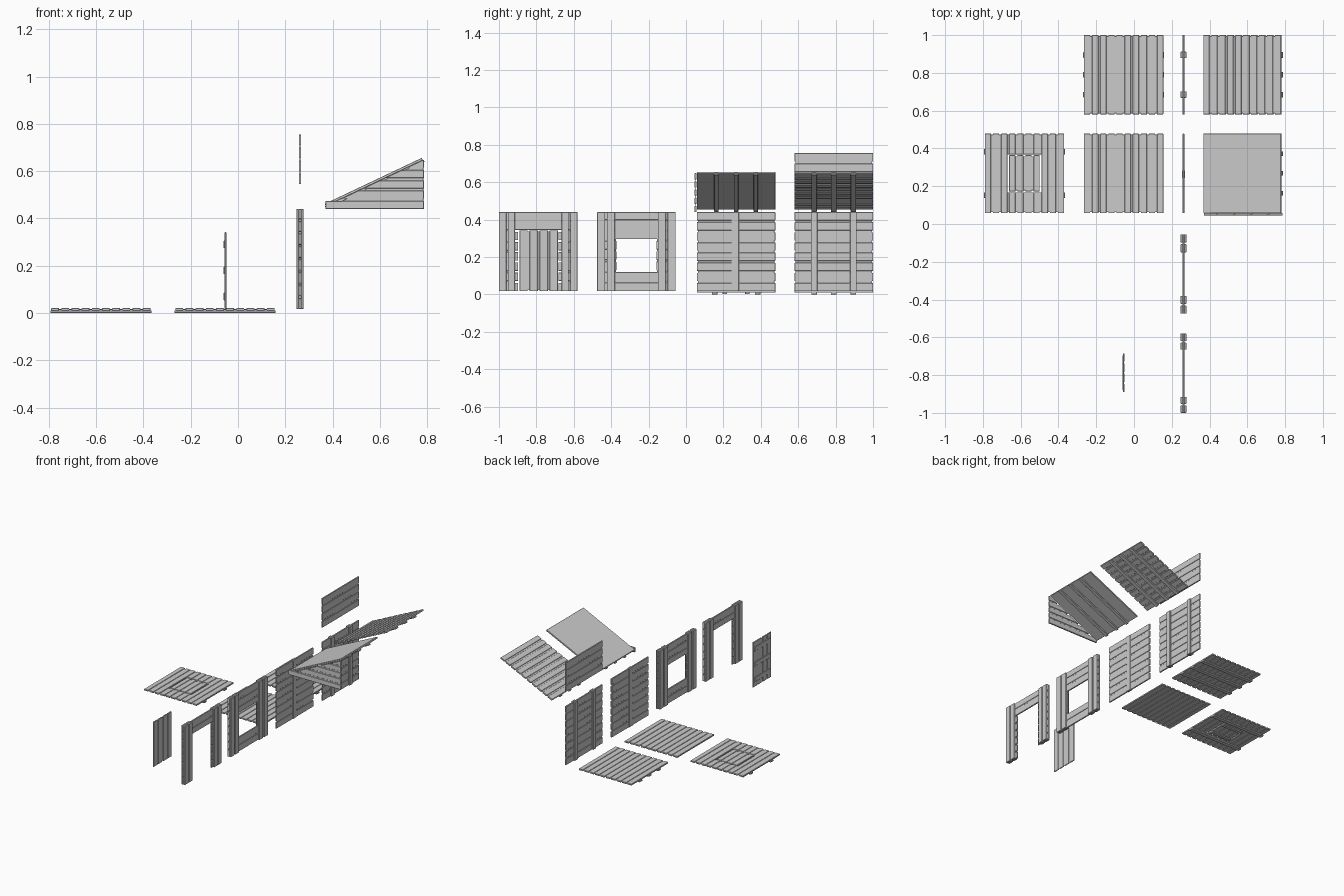
import bpy, bmesh, math
from mathutils import Matrix, Vector

if "Cube" in bpy.data.objects:
    bpy.data.objects.remove(bpy.data.objects["Cube"])

GAP = 0.010      # groove between planks
S = 0.42         # module size
WX = 0.262       # wall plane
T = 0.005        # half plank thickness
Z0, Z1 = 0.017, 0.44


def finish(name, bm, matrix=None):
    bmesh.ops.recalc_face_normals(bm, faces=bm.faces)
    me = bpy.data.meshes.new(name)
    bm.to_mesh(me)
    bm.free()
    ob = bpy.data.objects.new(name, me)
    bpy.context.collection.objects.link(ob)
    if matrix:
        ob.matrix_world = matrix
    bev = ob.modifiers.new("chamfer", 'BEVEL')
    bev.width = 0.0015
    bev.segments = 1
    return ob


def box(bm, x, y, z):
    c = Vector(((x[0] + x[1]) / 2, (y[0] + y[1]) / 2, (z[0] + z[1]) / 2))
    size = (x[1] - x[0], y[1] - y[0], z[1] - z[0])
    bmesh.ops.create_cube(bm, size=1, matrix=Matrix.Translation(c) @ Matrix.Diagonal((*size, 1)))


def strips(a, b, n):
    """n plank ranges from a to b with grooves between."""
    p = (b - a + GAP) / n
    return [(a + i * p, a + (i + 1) * p - GAP) for i in range(n)]


# ---- floors: local corner at 0,0; planks along y, battens along x ----
def deck(bm, battens, core=True):
    for r in strips(0, S, 10):
        box(bm, r, (0, S), (0.010, 0.021))
    if core:
        box(bm, (0.005, S - 0.005), (0.005, S - 0.005), (0.0135, 0.0175))
    for y in battens:
        box(bm, (-0.004, S + 0.004), (y - 0.015, y + 0.015), (0, 0.011))


THREE = (0.105, 0.21, 0.315)
bm = bmesh.new()
deck(bm, THREE)
finish("floor_with_battens", bm, Matrix.Translation((-0.265, 0.58, 0)))
bm = bmesh.new()
deck(bm, ())
finish("floor_plain", bm, Matrix.Translation((-0.265, 0.058, 0)))

# floor with a loose hatch in the middle
fl, hatch = bmesh.new(), bmesh.new()
planks = strips(0, S, 10)
ya, yb = 0.11, 0.31
for i, r in enumerate(planks):
    if 3 <= i <= 6:
        for y in ((0, ya), (yb, S)):
            box(fl, r, y, (0.010, 0.021))
        box(hatch, r, (ya + 0.004, yb - 0.004), (0.010, 0.021))
    else:
        box(fl, r, (0, S), (0.010, 0.021))
xa, xb = planks[2][1], planks[7][0]
for x, y in (((0.005, xa), (0.005, S - 0.005)), ((xb, S - 0.005), (0.005, S - 0.005)),
             ((xa, xb), (0.005, ya)), ((xa, xb), (yb, S - 0.005))):
    box(fl, x, y, (0.0135, 0.0175))
box(hatch, (planks[3][0], planks[6][1]), (ya + 0.01, yb - 0.01), (0.0135, 0.0175))
for y in (0.095, 0.325):
    box(fl, (-0.004, S + 0.004), (y - 0.015, y + 0.015), (0, 0.011))
for y in (0.15, 0.27):
    box(hatch, (planks[3][0], planks[6][1]), (y - 0.012, y + 0.012), (0.002, 0.011))
M = Matrix.Translation((-0.79, 0.058, 0))
finish("hatch_floor", fl, M)
finish("hatch", hatch, M)


# ---- walls: planks along y, stacked in z ----
def siding(bm, y, z, n, core=True):
    for r in strips(z[0], z[1], n):
        box(bm, (WX - T, WX + T), y, r)
    if core:
        box(bm, (WX - 0.002, WX + 0.002), (y[0] + 0.005, y[1] - 0.005), (z[0] + 0.005, z[1] - 0.005))


def post(bm, y, depth=0.015):
    for s in (-1, 1):
        x = sorted((WX + s * T, WX + s * depth))
        box(bm, x, y, (Z0, Z1))


bm = bmesh.new()
siding(bm, (0.58, 1.0), (Z0, Z1), 8)
for y in (0.685, 0.895):
    post(bm, (y - 0.017, y + 0.017))
finish("wall_two_battens", bm)

bm = bmesh.new()
siding(bm, (0.058, 0.478), (Z0, Z1), 8)
post(bm, (0.243, 0.283), 0.009)
finish("wall_one_batten", bm)

bm = bmesh.new()
siding(bm, (0.58, 1.0), (0.545, 0.755), 4)
finish("half_wall", bm)

# window wall
bm = bmesh.new()
c = -0.265
siding(bm, (c - 0.21, c + 0.21), (Z0, 0.12), 2)
siding(bm, (c - 0.21, c + 0.21), (0.295, Z1), 3)
for s in (-1, 1):
    siding(bm, sorted((c + s * 0.107, c + s * 0.21)), (0.12 + GAP, 0.295 - GAP), 3)
    box(bm, (WX - 0.002, WX + 0.002), sorted((c + s * 0.109, c + s * 0.205)), (0.11, 0.305))
    post(bm, sorted((c + s * 0.167, c + s * 0.21)))
    post(bm, sorted((c + s * 0.115, c + s * 0.158)))
finish("window_wall", bm)

# door frame with toothed plank ends
bm = bmesh.new()
c = -0.79
siding(bm, (c - 0.21, c + 0.21), (0.345, Z1), 2)
for s in (-1, 1):
    siding(bm, sorted((c + s * 0.107, c + s * 0.21)), (Z0, 0.345 - GAP), 6, False)
    box(bm, (WX - 0.002, WX + 0.002), sorted((c + s * 0.13, c + s * 0.205)), (Z0 + 0.005, 0.35))
    post(bm, sorted((c + s * 0.17, c + s * 0.21)))
    post(bm, sorted((c + s * 0.125, c + s * 0.162)))
finish("door_frame", bm)

# door leaf
bm = bmesh.new()
for r in strips(-0.89, -0.685, 4):
    box(bm, (-0.057, -0.049), r, (0.018, 0.342))
box(bm, (-0.055, -0.052), (-0.885, -0.69), (0.023, 0.337))
for z in (0.07, 0.18, 0.29):
    box(bm, (-0.061, -0.056), (-0.88, -0.695), (z - 0.016, z + 0.016))
finish("door", bm)

# ---- roofs: deck stretched along the slope ----
rise, run = 0.197, 0.416
ang = math.atan2(rise, run)
L = math.hypot(rise, run)


def slope(y):
    return (Matrix.Translation((0.376, y, 0.443)) @ Matrix.Rotation(-ang, 4, 'Y')
            @ Matrix.Diagonal((L / S * 0.985, 1, 1, 1)))


bm = bmesh.new()
deck(bm, THREE)
finish("roof_planked", bm, slope(0.58))
bm = bmesh.new()
box(bm, (0, S), (0, S), (0.010, 0.021))
for y in THREE:
    box(bm, (-0.004, S + 0.004), (y - 0.012, y + 0.012), (0, 0.011))
finish("roof_smooth", bm, slope(0.058))


# ---- gable boards cut along the roof slope ----
def edge_x(z):
    return max(0.37, 0.376 + (z - 0.455) * run / rise)


def prism(bm, pts, y0, y1):
    f = bm.faces.new([bm.verts.new((x, y0, z)) for x, z in pts])
    g = bmesh.ops.extrude_face_region(bm, geom=[f])["geom"]
    bmesh.ops.translate(bm, vec=(0, y1 - y0, 0), verts=[v for v in g if isinstance(v, bmesh.types.BMVert)])


bm = bmesh.new()
for i, (a, b) in enumerate(strips(0.44, 0.648, 5)):
    xa, xb = (0.37, 0.37 if i == 0 else edge_x(b)) if i == 0 else (edge_x(a), edge_x(b))
    prism(bm, [(xa, a), (0.787, a), (0.787, b), (xb, b)], 0.046, 0.057)
prism(bm, [(0.376, 0.443), (0.784, 0.443), (0.784, 0.645)], 0.050, 0.053)
finish("gable", bm)
